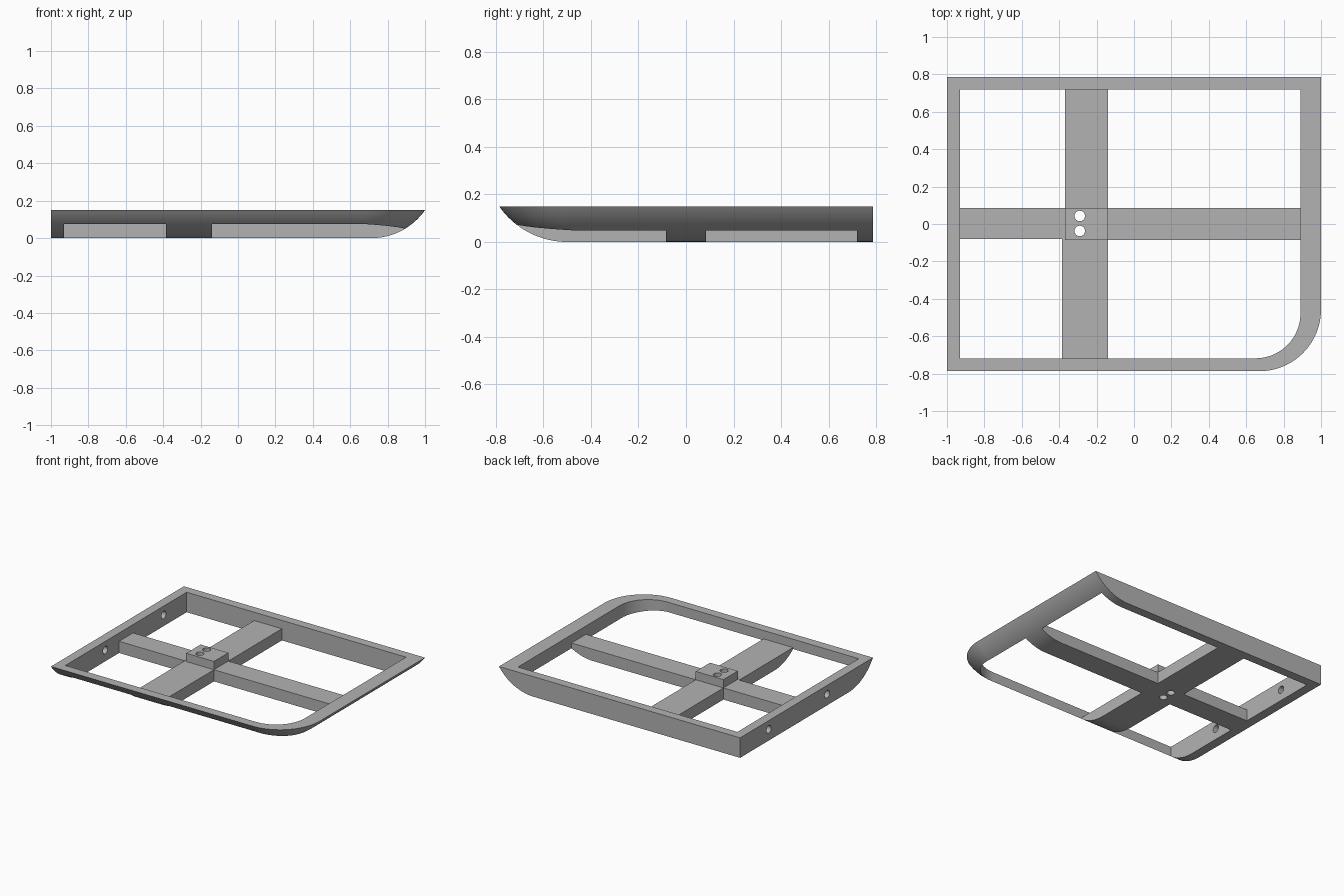
import bpy, bmesh, math

cube = bpy.data.objects.get("Cube")
if cube:
    bpy.data.objects.remove(cube, do_unlink=True)

grey = bpy.data.materials.new("plain grey")
grey.use_nodes = True
colour = (0.45, 0.45, 0.45, 1)
grey.diffuse_color = colour
grey.node_tree.nodes["Principled BSDF"].inputs["Base Color"].default_value = colour

HEIGHT, BEAM_TOP = 0.15, 0.0875
BACK, LEFT = 0.787, -1.0
HULL_R = 0.35                     # radius of the rounded underside


def loft(name, rings):
    """Solid skinned through rings of equal point count."""
    bm = bmesh.new()
    loops = [[bm.verts.new(p) for p in ring] for ring in rings]
    n = len(loops[0])
    for a, b in zip(loops, loops[1:]):
        for i in range(n):
            j = (i + 1) % n
            bm.faces.new((a[i], a[j], b[j], b[i]))
    bm.faces.new(loops[0][::-1])
    bm.faces.new(loops[-1])
    bmesh.ops.recalc_face_normals(bm, faces=bm.faces)
    mesh = bpy.data.meshes.new(name)
    bm.to_mesh(mesh)
    bm.free()
    mesh.materials.append(grey)
    ob = bpy.data.objects.new(name, mesh)
    bpy.context.collection.objects.link(ob)
    return ob


def prism(name, outline, z0, z1):
    return loft(name, [[(x, y, z) for x, y in outline] for z in (z0, z1)])


def rectangle(x0, x1, y0, y1):
    return [(x0, y0), (x1, y0), (x1, y1), (x0, y1)]


def rounded_outline(left, right, front, back, r, steps=24):
    """Rectangle with only its front right-hand corner rounded."""
    arc = [(right - r + r * math.cos(a), front + r + r * math.sin(a))
           for a in (math.radians(-90 + 90 * i / steps) for i in range(steps + 1))]
    return [(left, front)] + arc + [(right, back), (left, back)]


def cylinder(name, centre, r, axis, half):
    """Drill along the x or z axis."""
    rings = []
    for end in (-half, half):
        ring = []
        for i in range(32):
            a = math.tau * i / 32
            u, v = r * math.cos(a), r * math.sin(a)
            off = (end, u, v) if axis == "x" else (u, v, end)
            ring.append([c + o for c, o in zip(centre, off)])
        rings.append(ring)
    return loft(name, rings)


def boolean(ob, tool, operation):
    mod = ob.modifiers.new("cut", "BOOLEAN")
    mod.object, mod.operation, mod.solver = tool, operation, "EXACT"
    bpy.context.view_layer.objects.active = ob
    bpy.ops.object.modifier_apply(modifier=mod.name)
    bpy.data.objects.remove(tool, do_unlink=True)


def hull(name, levels=16):
    """Slab whose front and right sides curve in towards the bottom."""
    top_angle = math.acos(1 - HEIGHT / HULL_R)
    rings = []
    for i in range(levels + 1):
        t = top_angle * i / levels
        inset = HULL_R * (math.sin(top_angle) - math.sin(t))
        z = HULL_R * (1 - math.cos(t))
        outline = rounded_outline(LEFT, 1 - inset, -BACK + inset, BACK, 0.33 - inset)
        rings.append([(x, y, z) for x, y in outline])
    return loft(name, rings)


# Outer frame with its large opening
frame = hull("outer_frame")
opening = rounded_outline(-0.93, 0.89, -0.718, 0.72, 0.24)
boolean(frame, prism("opening", opening, -0.1, 0.3), "DIFFERENCE")

# Two holes through the left-hand wall in the plan
for y in (0.447, -0.243):
    boolean(frame, cylinder("wall_drill", (-0.965, y, 0.084), 0.028, "x", 0.1), "DIFFERENCE")

# Crossed beams, following the rounded underside
cross = [(-0.935, 0.085), (-0.37, 0.085), (-0.37, 0.725), (-0.14, 0.725),
         (-0.14, 0.085), (0.892, 0.085), (0.892, -0.085), (-0.14, -0.085),
         (-0.14, -0.722), (-0.385, -0.722), (-0.385, -0.08), (-0.935, -0.08)]
beams = hull("cross_beams")
boolean(beams, prism("cross", cross, -0.1, BEAM_TOP), "INTERSECT")

# Raised block over the crossing
block = prism("centre_block", rectangle(-0.37, -0.14, -0.085, 0.085), BEAM_TOP, HEIGHT)

# Paired holes down through block and beams
for y in (0.043, -0.037):
    for part in (beams, block):
        boolean(part, cylinder("block_drill", (-0.29, y, 0.08), 0.028, "z", 0.2), "DIFFERENCE")

for part in (frame, beams, block):
    bpy.ops.object.select_all(action="DESELECT")
    part.select_set(True)
    bpy.context.view_layer.objects.active = part
    bpy.ops.object.shade_smooth_by_angle(angle=math.radians(25))
